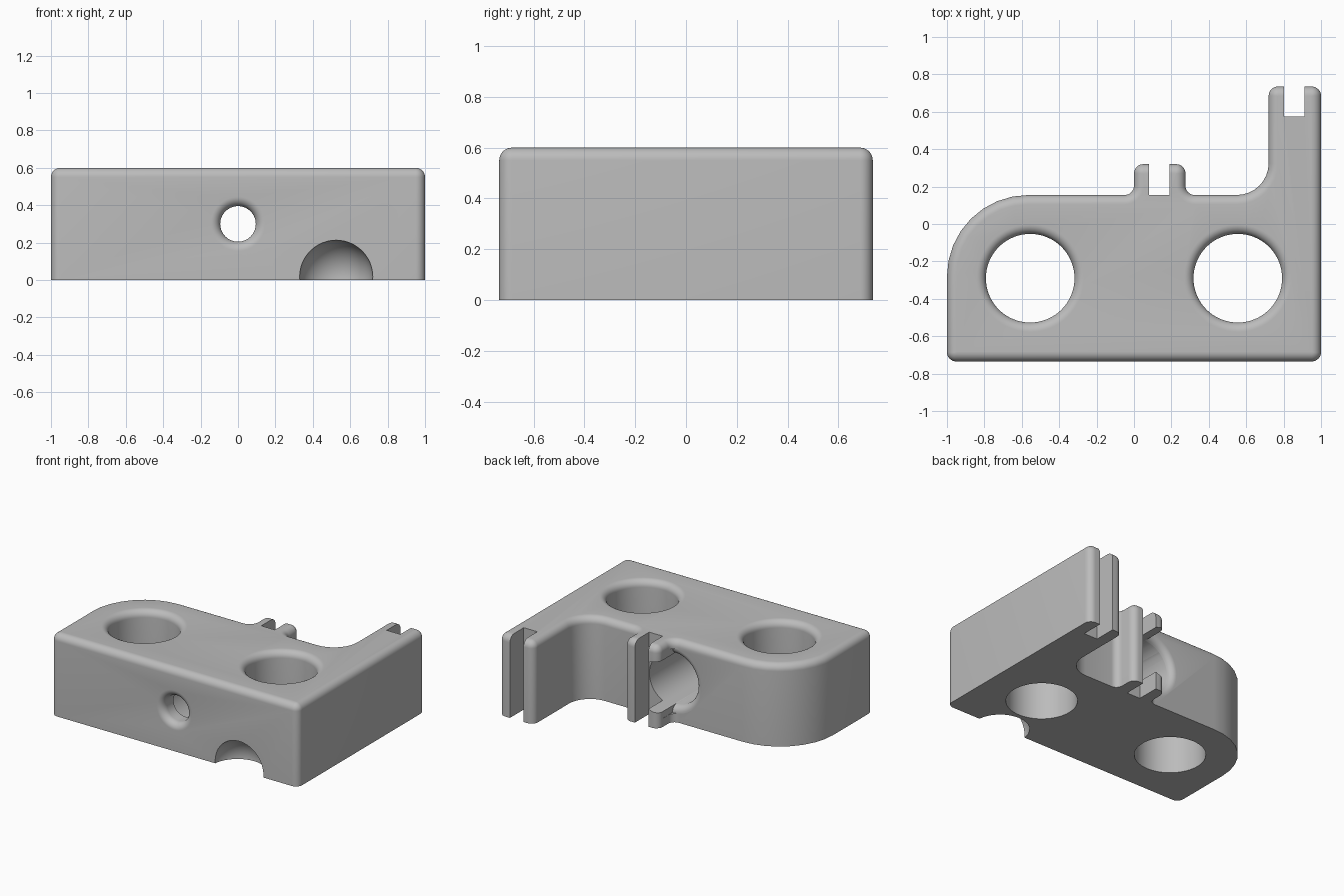
import bpy, bmesh
from math import sin, cos, pi, radians
from mathutils import Vector, Matrix

cube = bpy.data.objects.get("Cube")
if cube:
    bpy.data.objects.remove(cube)

HEIGHT, ROUND, STEPS = 0.6, 0.05, 8
BACK = 0.155

grey = bpy.data.materials.new("plain grey")
grey.use_nodes = True
grey.diffuse_color = (0.5, 0.5, 0.5, 1)
grey.node_tree.nodes["Principled BSDF"].inputs["Base Color"].default_value = grey.diffuse_color


def make_object(name, bm):
    bmesh.ops.recalc_face_normals(bm, faces=bm.faces[:])
    mesh = bpy.data.meshes.new(name)
    bm.to_mesh(mesh)
    bm.free()
    mesh.materials.append(grey)
    obj = bpy.data.objects.new(name, mesh)
    bpy.context.collection.objects.link(obj)
    return obj


def skin(bm, rings):
    """Join matching rings of points into a closed solid."""
    loops = [[bm.verts.new(p) for p in ring] for ring in rings]
    n = len(loops[0])
    for low, high in zip(loops, loops[1:]):
        for i in range(n):
            j = (i + 1) % n
            bm.faces.new((low[i], low[j], high[j], high[i]))
    bm.faces.new(loops[0][::-1])
    bm.faces.new(loops[-1])


def outline(corners, inset, z):
    """Right-angled outline with rounded corners, moved inward by inset."""
    points = []
    n = len(corners)
    for i, (x, y, r) in enumerate(corners):
        p = Vector((x, y))
        before = (p - Vector(corners[i - 1][:2])).normalized()
        after = (Vector(corners[(i + 1) % n][:2]) - p).normalized()
        convex = before.cross(after) > 0
        p += inset * (before.orthogonal() + after.orthogonal())
        r = max(r - inset, 0.002) if convex else r + inset
        for k in range(STEPS + 1):
            t = k / STEPS * pi / 2
            q = p - before * r * (1 - sin(t)) + after * r * (1 - cos(t))
            points.append((q.x, q.y, z))
    return points


def flare(radius, edge, direction=1):
    """Profile of a rounded rim that opens out towards the edge."""
    arc = [k / STEPS * pi / 2 for k in range(STEPS + 1)]
    return [(radius + ROUND * (1 - cos(t)), edge - direction * ROUND * (1 - sin(t))) for t in arc]


def lathe(name, profile, x=0, y=0, z=0, along_y=False, half=False, sides=64):
    bm = bmesh.new()
    skin(bm, [[(r * cos(2 * pi * i / sides), r * sin(2 * pi * i / sides), h)
               for i in range(sides)] for r, h in profile])
    turn = Matrix.Rotation(-pi / 2, 4, 'X') if along_y else Matrix()
    bm.transform(Matrix.Translation((x, y, z)) @ turn)
    if half:
        cut = bmesh.ops.bisect_plane(bm, geom=bm.verts[:] + bm.edges[:] + bm.faces[:],
                                     plane_co=(0.001, 0, 0), plane_no=(1, 0, 0), clear_outer=True)
        edges = [e for e in cut["geom_cut"] if isinstance(e, bmesh.types.BMEdge)]
        bmesh.ops.contextual_create(bm, geom=edges)
    return make_object(name, bm)


def box(name, low, high):
    low, high = Vector(low), Vector(high)
    bm = bmesh.new()
    bmesh.ops.create_cube(bm, size=1)
    bm.transform(Matrix.Translation((low + high) / 2) @ Matrix.Diagonal((*(high - low), 1)))
    return make_object(name, bm)


# Block with side arm, small clip and rounded top edge
corners = [(-1, -0.735, ROUND), (1, -0.735, ROUND), (1, 0.735, ROUND), (0.72, 0.735, ROUND),
           (0.72, BACK, 0.17), (0.275, BACK, ROUND), (0.275, 0.32, ROUND),
           (0, 0.32, ROUND), (0, BACK, ROUND), (-1, BACK, 0.435)]
# orthogonal() of a 2D vector is its left-hand normal, which points inward here
rings = [outline(corners, 0, 0)]
for k in range(STEPS + 1):
    t = k / STEPS * pi / 2
    rings.append(outline(corners, ROUND * (1 - cos(t)), HEIGHT - ROUND * (1 - sin(t))))
bm = bmesh.new()
skin(bm, rings)
block = make_object("block", bm)

# Two upright holes with rounded upper rims
cutters = []
for side, x in (("left", 0.555), ("right", -0.555)):
    profile = [(0.237, -0.1)] + flare(0.237, HEIGHT) + [(0.287, 0.7)]
    cutters.append(lathe(side + "_hole_cutter", profile, x, -0.29))

# Stepped bore from front to back
profile = [(0.145, -0.8)] + flare(0.095, -0.735, -1)[::-1]
profile += [(0.095, -0.61), (0.188, -0.61), (0.188, 0.5)]
cutters.append(lathe("bore_cutter", profile, z=0.3, along_y=True))

# Rounded rim of the bore beside the clip
profile = [(0.18, 0.09)] + flare(0.188, BACK)[1:] + [(0.238, 0.3)]
cutters.append(lathe("bore_rim_cutter", profile, z=0.3, along_y=True, half=True))

# Slots in the clip and the arm
cutters.append(box("clip_slot_cutter", (0.08, BACK, -0.1), (0.19, 0.5, 0.7)))
cutters.append(box("arm_slot_cutter", (0.802, 0.575, -0.1), (0.912, 0.9, 0.7)))

# Ball-shaped notch at the front
bm = bmesh.new()
bmesh.ops.create_uvsphere(bm, u_segments=48, v_segments=24, radius=0.197)
bm.transform(Matrix.Translation((0.525, -0.755, 0.017)))
cutters.append(make_object("notch_cutter", bm))

# Cut everything out of the block
for cutter in cutters:
    cutter.hide_render = True
    mod = block.modifiers.new(cutter.name, 'BOOLEAN')
    mod.operation, mod.solver, mod.object = 'DIFFERENCE', 'EXACT', cutter
bpy.context.view_layer.update()
result = bpy.data.meshes.new_from_object(block.evaluated_get(bpy.context.evaluated_depsgraph_get()))
block.modifiers.clear()
block.data = result
for cutter in cutters:
    bpy.data.objects.remove(cutter)

# Smooth shading with crisp edges
bpy.ops.object.select_all(action='DESELECT')
block.select_set(True)
bpy.context.view_layer.objects.active = block
bpy.ops.object.shade_smooth_by_angle(angle=radians(30))
